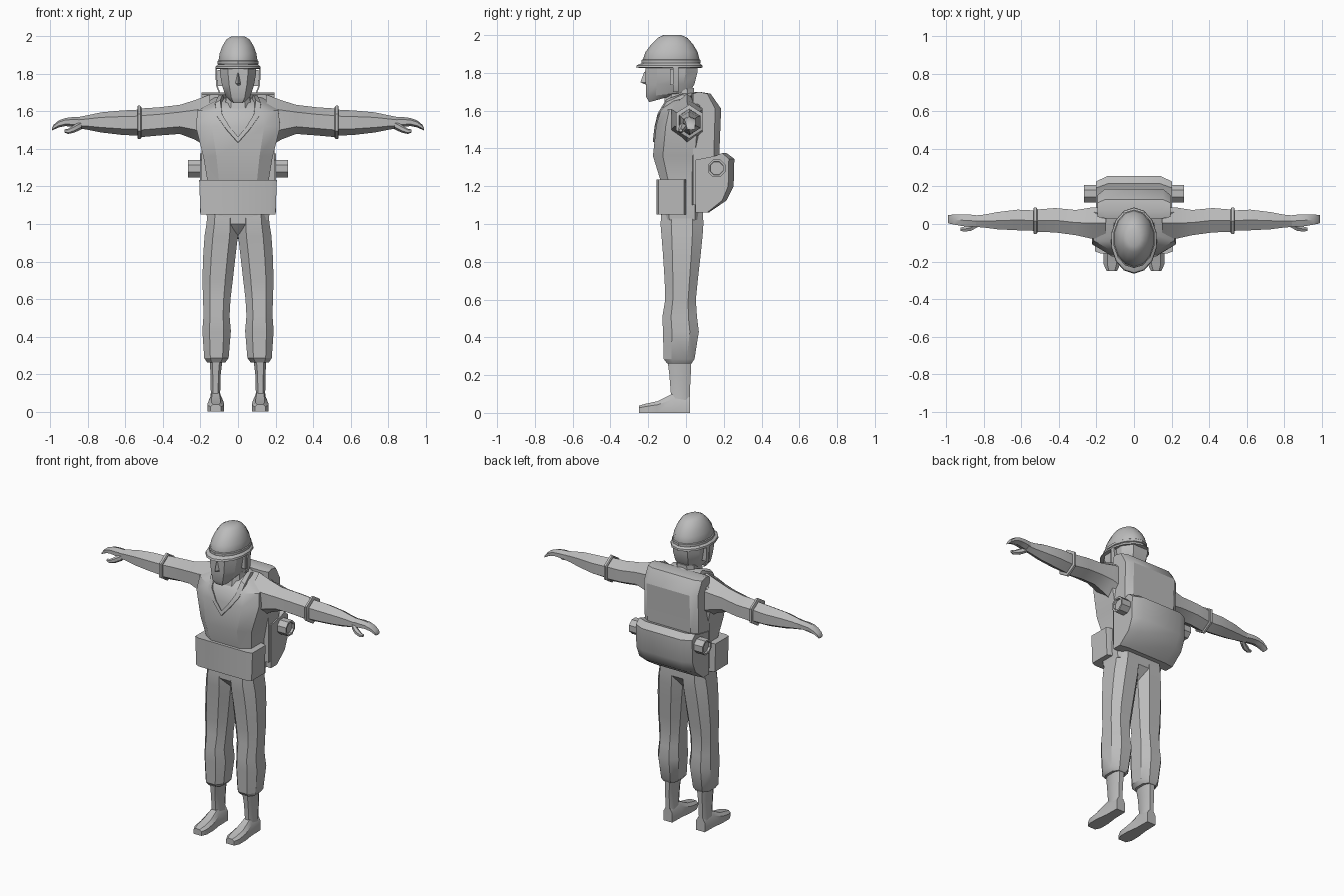
import bpy, bmesh, math

grey = bpy.data.materials.new("plain grey")
grey.diffuse_color = (0.5, 0.5, 0.5, 1)


def finish(name, bm, mirror=False, angle=32):
    bmesh.ops.remove_doubles(bm, verts=bm.verts, dist=0.0004)
    bmesh.ops.recalc_face_normals(bm, faces=bm.faces)
    me = bpy.data.meshes.new(name)
    bm.to_mesh(me)
    bm.free()
    me.materials.append(grey)
    ob = bpy.data.objects.new(name, me)
    bpy.context.collection.objects.link(ob)
    if mirror:
        ob.modifiers.new("mirror", 'MIRROR')
    bpy.ops.object.select_all(action='DESELECT')
    ob.select_set(True)
    bpy.context.view_layer.objects.active = ob
    bpy.ops.object.shade_smooth_by_angle(angle=math.radians(angle))
    return ob


def loft(name, rings, mirror=False, angle=32):
    """Skin closed rings of equal length and cap both ends."""
    bm = bmesh.new()
    vs = [[bm.verts.new(p) for p in r] for r in rings]
    n = len(vs[0])
    for a, b in zip(vs, vs[1:]):
        for i in range(n):
            j = (i + 1) % n
            bm.faces.new((a[i], a[j], b[j], b[i]))
    bm.faces.new(vs[0])
    bm.faces.new(vs[-1])
    return finish(name, bm, mirror, angle)


def octagon(x0, x1, y0, y1, zf, zb=None, k=0.55):
    """Chamfered box section; zf and zb tilt it from front to back."""
    zb = zf if zb is None else zb
    cx, cy, w, d = (x0 + x1) / 2, (y0 + y1) / 2, (x1 - x0) / 2, (y1 - y0) / 2
    unit = [(-k, -1), (k, -1), (1, -k), (1, k), (k, 1), (-k, 1), (-1, k), (-1, -k)]
    return [(cx + u * w, cy + v * d, zf + (zb - zf) * (v + 1) / 2) for u, v in unit]


def ellipse(rx, y0, y1, z, n=14):
    cy, ry = (y0 + y1) / 2, (y1 - y0) / 2
    return [(rx * math.sin(2 * math.pi * i / n), cy - ry * math.cos(2 * math.pi * i / n), z)
            for i in range(n)]


def x_ring(x, y0, y1, z0, z1, n=6):
    """Section across the arm."""
    return [(x, (y0 + y1) / 2 + (y1 - y0) / 2 * math.cos(2 * math.pi * i / n + math.pi / n),
             (z0 + z1) / 2 + (z1 - z0) / 2 * math.sin(2 * math.pi * i / n + math.pi / n))
            for i in range(n)]


def box(name, x0, x1, y0, y1, z0, z1, mirror=True):
    loft(name, [[(x0, y0, z), (x1, y0, z), (x1, y1, z), (x0, y1, z)] for z in (z0, z1)], mirror)


# helmet dome and brim
loft("helmet", [ellipse(*r) for r in (
    (0.100, -0.225, 0.065, 1.835), (0.107, -0.228, 0.072, 1.87), (0.100, -0.215, 0.062, 1.91),
    (0.085, -0.185, 0.038, 1.95), (0.062, -0.150, 0.008, 1.985), (0.035, -0.12, -0.025, 2.0))], angle=40)
loft("helmet_band", [ellipse(*r) for r in (
    (0.106, -0.230, 0.072, 1.850), (0.112, -0.235, 0.077, 1.853),
    (0.112, -0.235, 0.077, 1.868), (0.106, -0.230, 0.072, 1.872))])
loft("helmet_brim", [ellipse(*r) for r in (
    (0.105, -0.230, 0.07, 1.826), (0.124, -0.265, 0.088, 1.828),
    (0.122, -0.260, 0.086, 1.840), (0.106, -0.230, 0.072, 1.853))])

# head, nose, ears and chin straps
loft("head", [octagon(*r) for r in (
    (-0.042, 0.042, -0.195, -0.03, 1.645, 1.69), (-0.066, 0.066, -0.212, 0.02, 1.675, 1.70),
    (-0.085, 0.085, -0.213, 0.045, 1.74, 1.74), (-0.096, 0.096, -0.216, 0.06, 1.80),
    (-0.098, 0.098, -0.215, 0.062, 1.845))])
loft("nose", [[(-w, -0.205, z), (w, -0.205, z), (0, y, z)] for w, y, z in (
    (0.018, -0.214, 1.738), (0.018, -0.241, 1.750), (0.008, -0.222, 1.805))])
box("ear", 0.085, 0.110, -0.085, -0.045, 1.735, 1.82)
loft("chin_strap", [[(x, y, z), (x + 0.008, y, z), (x + 0.008, y + 0.03, z), (x, y + 0.03, z)]
                    for x, y, z in ((0.095, -0.07, 1.70), (0.110, -0.07, 1.74), (0.112, -0.07, 1.83))], True)
loft("neck", [octagon(-0.085, 0.085, -0.14, 0.05, 1.55, 1.65),
              octagon(-0.066, 0.066, -0.115, 0.04, 1.64, 1.67),
              octagon(-0.062, 0.062, -0.11, 0.042, 1.70, 1.72)])

# torso
loft("jacket", [octagon(*r, k=0.62) for r in (
    (-0.165, 0.165, -0.130, 0.09, 1.02), (-0.17, 0.17, -0.135, 0.09, 1.10),
    (-0.165, 0.165, -0.138, 0.08, 1.24), (-0.185, 0.185, -0.175, 0.10, 1.36),
    (-0.225, 0.225, -0.158, 0.11, 1.52), (-0.215, 0.215, -0.135, 0.11, 1.60, 1.63),
    (-0.125, 0.125, -0.095, 0.08, 1.645, 1.685))])

# V-shaped collar, as a raised ribbon
outer = [(0, -0.176, 1.435), (0.062, -0.168, 1.505), (0.112, -0.148, 1.575),
         (0.122, -0.105, 1.645), (0.105, -0.02, 1.685), (0, 0.06, 1.70)]
inner = [(0, -0.172, 1.465), (0.045, -0.166, 1.52), (0.085, -0.150, 1.585),
         (0.095, -0.105, 1.66), (0.082, -0.02, 1.69), (0, 0.045, 1.70)]
loft("collar", [[a, b, (b[0] * 0.92, b[1] + 0.02, b[2] - 0.02), (a[0], a[1] + 0.03, a[2] - 0.01)]
                for a, b in zip(outer, inner)], True)

# wide belt wrapped around the front
loft("front_belt", [octagon(-w, w, -0.157, 0.0, z0, k=0.86)
                    for w, z0 in ((0.20, 1.05), (0.207, 1.235))])

# backpack sides and lower pouch, each a side profile carried across x
def pack(name, profile, slices):
    cy = 0.06
    loft(name, [[(x, cy + (y - cy) * s, z) for y, z in profile] for x, s in slices])


pack("backpack", [(0.03, 1.10), (0.03, 1.69), (0.07, 1.70), (0.13, 1.69), (0.186, 1.61), (0.176, 1.36), (0.17, 1.10)],
     [(-0.195, 0.75), (-0.155, 1), (0.155, 1), (0.195, 0.75)])
pack("lower_pouch", [(0.05, 1.06), (0.05, 1.34), (0.17, 1.36), (0.215, 1.375), (0.256, 1.345),
                     (0.252, 1.20), (0.215, 1.125), (0.12, 1.06)],
     [(-0.203, 0.85), (-0.14, 1), (0.14, 1), (0.203, 0.85)])

# bedroll passing through the pouch, with recessed ends
def roll(x, r):
    return x_ring(x, 0.162 - r, 0.162 + r, 1.295 - r, 1.295 + r, 8)


loft("bedroll", [roll(-0.252, 0.036), roll(-0.266, 0.038), roll(-0.266, 0.05),
                 roll(0.266, 0.05), roll(0.266, 0.038), roll(0.252, 0.036)])

# sleeves, cuffs and forearms
loft("sleeve", [x_ring(*r) for r in (
    (0.15, -0.09, 0.10, 1.40, 1.69), (0.23, -0.09, 0.10, 1.45, 1.66), (0.31, -0.07, 0.085, 1.48, 1.635),
    (0.42, -0.055, 0.095, 1.472, 1.622), (0.53, -0.05, 0.085, 1.462, 1.615))], True)
loft("cuff", [x_ring(*r) for r in (
    (0.515, -0.056, 0.09, 1.46, 1.622), (0.52, -0.064, 0.098, 1.452, 1.63),
    (0.533, -0.064, 0.098, 1.452, 1.632), (0.537, -0.052, 0.088, 1.462, 1.62))], True)
loft("forearm", [x_ring(*r) for r in (
    (0.52, -0.045, 0.08, 1.47, 1.61), (0.62, -0.042, 0.085, 1.475, 1.605), (0.73, -0.035, 0.07, 1.488, 1.595),
    (0.80, -0.024, 0.055, 1.502, 1.58), (0.85, -0.02, 0.05, 1.51, 1.57))], True)

# hands with curled fingers and a thumb
loft("hand", [x_ring(*r) for r in (
    (0.83, -0.018, 0.05, 1.512, 1.572), (0.88, -0.02, 0.056, 1.518, 1.570), (0.92, -0.015, 0.056, 1.522, 1.565),
    (0.955, -0.008, 0.055, 1.515, 1.552), (0.982, -0.002, 0.052, 1.503, 1.53), (0.992, 0.002, 0.05, 1.498, 1.512))], True)
loft("thumb", [x_ring(*r) for r in (
    (0.835, -0.02, 0.02, 1.505, 1.55), (0.87, -0.04, 0.0, 1.488, 1.53),
    (0.905, -0.042, -0.012, 1.480, 1.508), (0.925, -0.038, -0.018, 1.488, 1.504))], True)

# trousers: each leg runs from hip to gathered hem
loft("trouser_leg", [octagon(*r, k=0.5) for r in (
    (0.0, 0.163, -0.13, 0.09, 1.06), (0.0, 0.168, -0.135, 0.092, 1.0), (0.0, 0.178, -0.13, 0.088, 0.94),
    (0.012, 0.185, -0.122, 0.078, 0.84), (0.028, 0.19, -0.113, 0.062, 0.70), (0.040, 0.186, -0.11, 0.052, 0.60),
    (0.045, 0.184, -0.125, 0.058, 0.51), (0.038, 0.19, -0.122, 0.068, 0.43),
    (0.050, 0.180, -0.118, 0.045, 0.285), (0.068, 0.165, -0.10, 0.03, 0.262))], True)
loft("pelvis", [octagon(-0.04, 0.04, -0.06, 0.03, 0.92),
                octagon(-0.12, 0.12, -0.132, 0.09, 1.0), octagon(-0.15, 0.15, -0.132, 0.09, 1.05)])

# boots: shaft and foot
loft("boot_shaft", [octagon(*r) for r in (
    (0.082, 0.150, -0.098, 0.028, 0.28), (0.092, 0.147, -0.088, 0.025, 0.20),
    (0.095, 0.145, -0.08, 0.02, 0.10), (0.088, 0.150, -0.08, 0.02, 0.03))], True)
loft("boot_foot", [[(0.118 - w, y, 0), (0.118 + w, y, 0), (0.118 + w, y, h * 0.7),
                    (0.118 + w * 0.55, y, h), (0.118 - w * 0.55, y, h), (0.118 - w, y, h * 0.7)]
                   for y, w, h in ((-0.25, 0.028, 0.038), (-0.215, 0.044, 0.048), (-0.15, 0.044, 0.062),
                                   (-0.075, 0.034, 0.10), (0.02, 0.032, 0.085))], True)
